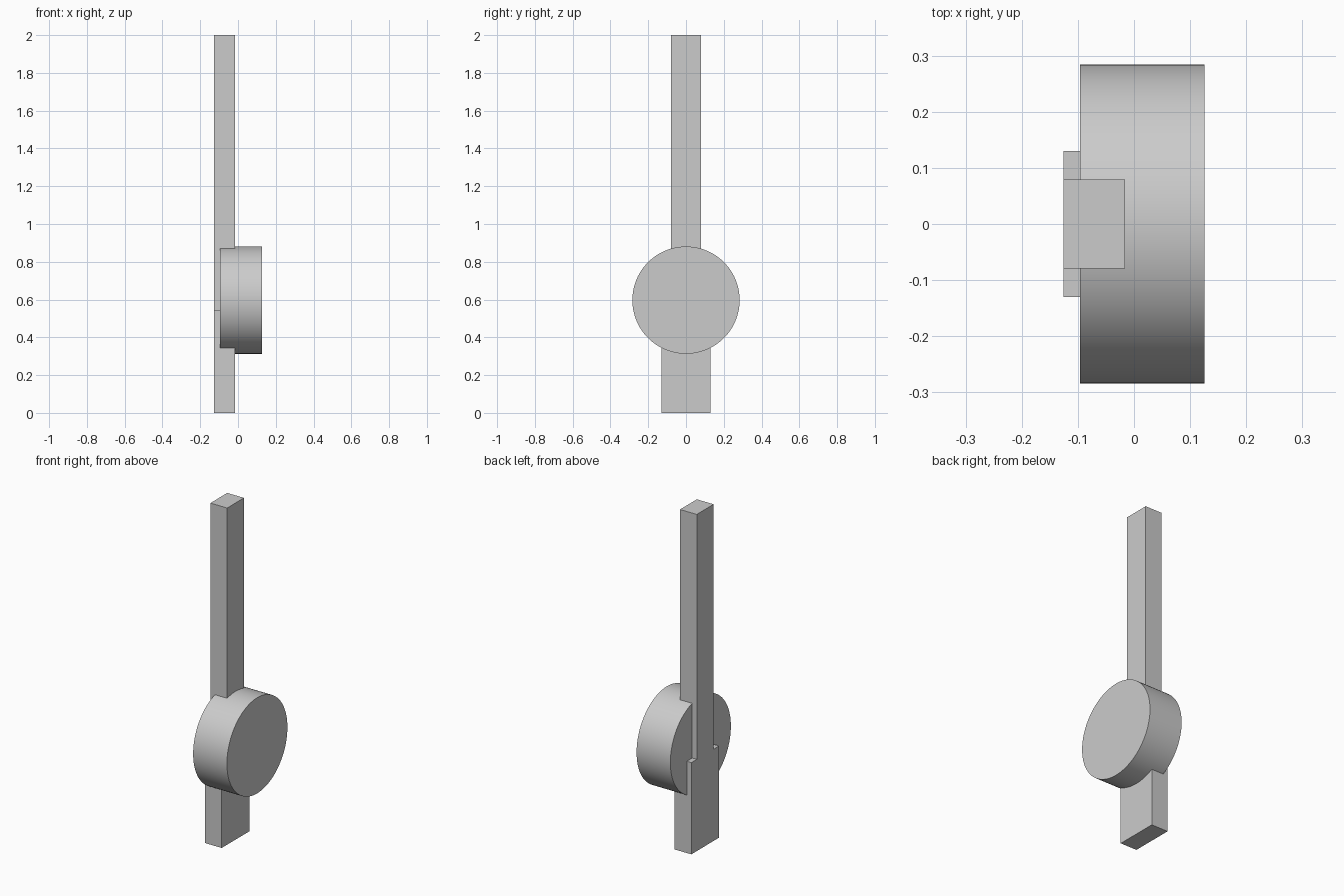
import bpy
import math

cube = bpy.data.objects.get("Cube")
if cube:
    bpy.data.objects.remove(cube, do_unlink=True)

grey = bpy.data.materials.new("light_grey")
grey.use_nodes = True
colour = (0.6, 0.6, 0.6, 1)
grey.diffuse_color = colour
grey.node_tree.nodes["Principled BSDF"].inputs["Base Color"].default_value = colour

BAR_X = (-0.126, -0.016)
STEP_Z = 0.545


def bar(name, half_width, z0, z1):
    """Upright bar sharing the common thickness in x."""
    bpy.ops.mesh.primitive_cube_add(size=1, location=(sum(BAR_X) / 2, 0, (z0 + z1) / 2))
    ob = bpy.context.object
    ob.name = name
    ob.scale = (BAR_X[1] - BAR_X[0], 2 * half_width, z1 - z0)
    bpy.ops.object.transform_apply(location=False, rotation=False, scale=True)
    ob.data.materials.append(grey)


# Wide lower bar and narrow upper bar, meeting behind the drum
bar("lower_bar", 0.13, 0, STEP_Z)
bar("upper_bar", 0.079, STEP_Z, 2)

# Round drum lying along x, with the bars sunk into its back
bpy.ops.mesh.primitive_cylinder_add(vertices=96, radius=0.284, depth=0.222,
                                    location=(0.015, 0, 0.597),
                                    rotation=(0, math.pi / 2, 0))
drum = bpy.context.object
drum.name = "drum"
drum.data.materials.append(grey)
bpy.ops.object.shade_smooth_by_angle(angle=math.radians(30))
